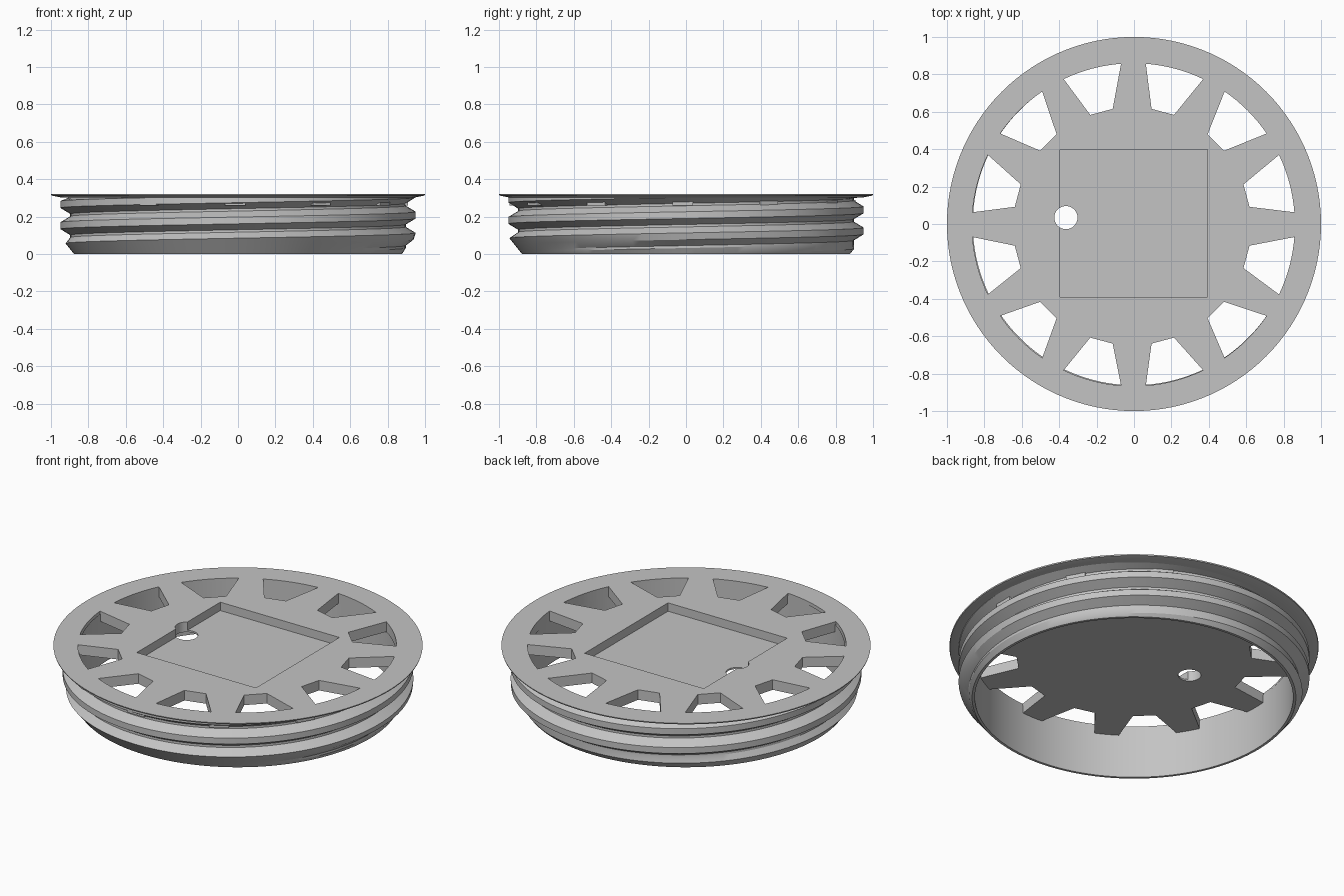
import bpy, bmesh, math
from mathutils import Matrix, Vector

if "Cube" in bpy.data.objects:
    bpy.data.objects.remove(bpy.data.objects["Cube"], do_unlink=True)

grey = bpy.data.materials.new("light_grey")
grey.use_nodes = True
grey.diffuse_color = (0.55, 0.55, 0.55, 1)
grey.node_tree.nodes["Principled BSDF"].inputs["Base Color"].default_value = grey.diffuse_color

TOP, PLATE_BOTTOM, SEGMENTS = 0.32, 0.26, 120
HUB = Vector((-0.01, -0.012, 0))


def make(name, bm):
    bmesh.ops.remove_doubles(bm, verts=bm.verts, dist=0.0002)
    bmesh.ops.recalc_face_normals(bm, faces=bm.faces)
    mesh = bpy.data.meshes.new(name)
    bm.to_mesh(mesh)
    bm.free()
    mesh.materials.append(grey)
    ob = bpy.data.objects.new(name, mesh)
    bpy.context.collection.objects.link(ob)
    return ob


def prism(bm, points, z0, z1):
    low = [bm.verts.new((x, y, z0)) for x, y in points]
    high = [bm.verts.new((x, y, z1)) for x, y in points]
    bm.faces.new(low[::-1])
    bm.faces.new(high)
    for i in range(len(low)):
        j = (i + 1) % len(low)
        bm.faces.new((low[i], low[j], high[j], high[i]))


def polar(r, a):
    return Vector((r * math.cos(a), r * math.sin(a), 0))


def activate(ob):
    bpy.ops.object.select_all(action='DESELECT')
    ob.select_set(True)
    bpy.context.view_layer.objects.active = ob


def smooth(ob):
    activate(ob)
    bpy.ops.object.shade_smooth_by_angle(angle=math.radians(25))


def cut(ob, bm):
    cutter = make("cutter", bm)
    cutter.hide_render = True
    mod = ob.modifiers.new("cut", 'BOOLEAN')
    mod.operation, mod.solver, mod.object = 'DIFFERENCE', 'EXACT', cutter
    activate(ob)
    bpy.ops.object.modifier_apply(modifier=mod.name)
    bpy.data.objects.remove(cutter, do_unlink=True)


# Top plate with a thin overhanging flange
bm = bmesh.new()
profile = [(0, PLATE_BOTTOM), (0.875, PLATE_BOTTOM), (0.875, 0.303),
           (0.95, 0.303), (0.998, 0.313), (1, TOP), (0, TOP)]
verts = [bm.verts.new((r, 0, z)) for r, z in profile]
edges = [bm.edges.new(pair) for pair in zip(verts, verts[1:])]
bmesh.ops.spin(bm, geom=verts + edges, cent=(0, 0, 0), axis=(0, 0, 1),
               angle=math.tau, steps=SEGMENTS)
plate = make("top_plate", bm)

# Ring of twelve tapered windows
bm = bmesh.new()
for k in range(12):
    a = math.radians(15 + 30 * k)
    half = math.radians(10.6)
    pts = [polar(0.863, a + half * (i / 4 - 1)) + HUB * 0.3 for i in range(9)]
    pts += [polar(0.636, a + s * math.radians(5.6)) + HUB for s in (1, -1)]
    prism(bm, [p.xy for p in pts], 0.1, 0.5)
cut(plate, bm)

# Square recess
bm = bmesh.new()
bmesh.ops.create_cube(bm, size=1, matrix=Matrix.Translation((-0.002, 0.004, 0.37))
                      @ Matrix.Diagonal((0.788, 0.788, 0.2, 1)))
cut(plate, bm)

# Round through hole at the recess edge
bm = bmesh.new()
bmesh.ops.create_cone(bm, cap_ends=True, segments=32, radius1=0.062, radius2=0.062,
                      depth=1, matrix=Matrix.Translation((-0.364, 0.034, 0.3)))
cut(plate, bm)
smooth(plate)

# Threaded wall: a helical profile clipped at both ends
PITCH, START, RIM = 0.113, 0.095, 0.306
tooth = [(-0.05, 0.897), (-0.018, 0.95), (0.018, 0.95), (0.05, 0.897)]
bm = bmesh.new()
columns = []
for i in range(SEGMENTS + 1):
    turn = i / SEGMENTS
    section = [(0.862, RIM), (0.862, 0), (0.877, 0)]
    for k in range(-3, 4):
        for dz, r in tooth:
            z = min(max(START + PITCH * (k + turn) + dz, 0), RIM)
            section.append((min(r, 0.877 + 0.8 * z), z))
    columns.append([bm.verts.new(polar(r, turn * math.tau) + Vector((0, 0, z)))
                    for r, z in section])
for a, b in zip(columns, columns[1:]):
    for j in range(len(a) - 1):
        bm.faces.new((a[j], b[j], b[j + 1], a[j + 1]))
bmesh.ops.dissolve_degenerate(bm, dist=0.0002, edges=bm.edges)
smooth(make("threaded_wall", bm))

# Spoke ends that show through the thread groove
bm = bmesh.new()
for k in range(12):
    a = math.radians(30 * k)
    out, side = polar(1, a), polar(0.055, a + math.pi / 2)
    pts = [HUB * 1.5 + out * r + side * s
           for r, s in ((0.87, -1), (0.925, -1), (0.925, 1), (0.87, 1))]
    prism(bm, [p.xy for p in pts], PLATE_BOTTOM, 0.29)
make("spoke_ends", bm)
